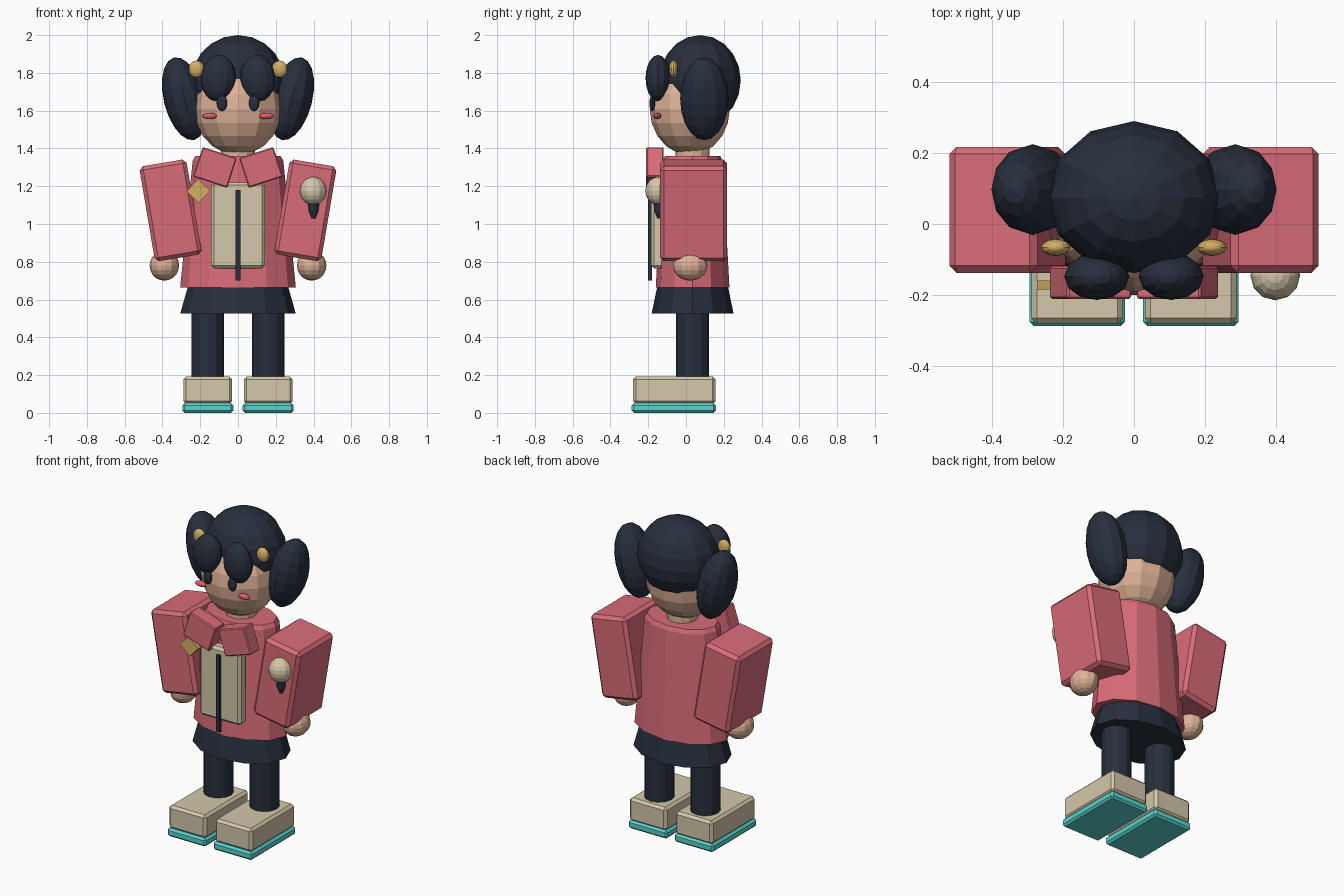
import bpy, bmesh, math
from mathutils import Matrix, Vector

if "Cube" in bpy.data.objects:
    bpy.data.objects.remove(bpy.data.objects["Cube"])


def mat(name, r, g, b):
    lin = [((c / 255 + 0.055) / 1.055) ** 2.4 for c in (r, g, b)]
    m = bpy.data.materials.new(name)
    m.diffuse_color = (*lin, 1)
    m.use_nodes = True
    m.node_tree.nodes["Principled BSDF"].inputs["Base Color"].default_value = m.diffuse_color
    return m


DARK = mat("dark navy", 39, 47, 61)
RED = mat("jacket rose", 217, 108, 121)
CREAM = mat("cream", 212, 200, 170)
TEAL = mat("teal", 90, 212, 205)
SKIN = mat("skin", 222, 178, 152)
GOLD = mat("gold", 212, 175, 100)
BLUSH = mat("blush", 222, 92, 108)


def finish(name, bm, loc, material, tilt=0):
    """Make a flat-shaded object; tilt is in degrees about the y axis."""
    bmesh.ops.recalc_face_normals(bm, faces=bm.faces)
    me = bpy.data.meshes.new(name)
    bm.to_mesh(me)
    bm.free()
    me.materials.append(material)
    ob = bpy.data.objects.new(name, me)
    ob.location = loc
    ob.rotation_euler = (0, math.radians(tilt), 0)
    bpy.context.collection.objects.link(ob)
    return ob


def box(name, loc, size, material, bevel=0.0, tilt=0):
    bm = bmesh.new()
    bmesh.ops.create_cube(bm, size=1, matrix=Matrix.Diagonal((*size, 1)))
    if bevel:
        bmesh.ops.bevel(bm, geom=bm.edges[:], offset=bevel, segments=1,
                        affect='EDGES')
    return finish(name, bm, loc, material, tilt)


def ball(name, loc, radii, material, tilt=0, segs=12, rings=10):
    bm = bmesh.new()
    bmesh.ops.create_uvsphere(bm, u_segments=segs, v_segments=rings, radius=1,
                              matrix=Matrix.Diagonal((*radii, 1)))
    return finish(name, bm, loc, material, tilt)


def loft(name, loc, rings, material, segs=12):
    """Stack of ellipses (z, rx, ry) with capped ends."""
    bm = bmesh.new()
    loops = []
    for z, rx, ry in rings:
        loops.append([bm.verts.new((rx * math.cos(a), ry * math.sin(a), z))
                      for a in (i * math.tau / segs for i in range(segs))])
    for lo, hi in zip(loops, loops[1:]):
        for i in range(segs):
            j = (i + 1) % segs
            bm.faces.new((lo[i], lo[j], hi[j], hi[i]))
    bm.faces.new(loops[0])
    bm.faces.new(loops[-1])
    return finish(name, bm, loc, material)


# Body core
MID = 0.035
loft("skirt", (0, MID, 0), [(0.525, 0.306, 0.217), (0.68, 0.262, 0.185)], DARK)
loft("jacket_body", (0, MID, 0),
     [(0.665, 0.306, 0.195), (1.335, 0.24, 0.158), (1.36, 0.225, 0.146)], RED)
loft("neck", (0, MID, 0), [(1.3, 0.09, 0.09), (1.45, 0.09, 0.09)], SKIN)

# Jacket front
box("front_panel", (0, -0.15, 0.993), (0.284, 0.07, 0.455), CREAM, 0.015)
box("zipper", (0, -0.19, 0.94), (0.026, 0.02, 0.48), DARK)
box("diamond_badge", (-0.21, -0.172, 1.175), (0.09, 0.026, 0.09), GOLD, 0, 43)

# Head and hair cap
ball("head", (0, 0.02, 1.61), (0.23, 0.212, 0.245), SKIN)
ball("hair_cap", (0, 0.075, 1.76), (0.245, 0.215, 0.24), DARK)

# Mirrored parts
for s, side in ((-1, "left"), (1, "right")):
    # Feet and legs
    box(f"{side}_sole", (s * 0.16, -0.065, 0.026), (0.27, 0.445, 0.052), TEAL, 0.012)
    box(f"{side}_shoe", (s * 0.16, -0.062, 0.12), (0.258, 0.436, 0.145), CREAM, 0.015)
    loft(f"{side}_leg", (s * 0.16, MID, 0),
         [(0.17, 0.086, 0.088), (0.56, 0.086, 0.088)], DARK)
    # Arms
    box(f"{side}_sleeve", (s * 0.357, 0.04, 1.072), (0.252, 0.355, 0.51), RED,
        0.02, s * 9.6)
    ball(f"{side}_hand", (s * 0.39, 0.022, 0.78), (0.078, 0.092, 0.08), SKIN)
    # Collar flap
    box(f"{side}_collar", (s * 0.122, -0.165, 1.30), (0.19, 0.092, 0.165), RED,
        0.006, -s * 18)
    # Face
    ball(f"{side}_eye", (s * 0.085, -0.178, 1.64), (0.028, 0.016, 0.042), DARK)
    ball(f"{side}_cheek", (s * 0.15, -0.152, 1.572), (0.04, 0.02, 0.017), BLUSH)
    # Hair pieces
    ball(f"{side}_bang", (s * 0.105, -0.148, 1.772), (0.092, 0.066, 0.123), DARK, -s * 5)
    ball(f"{side}_pigtail", (s * 0.285, 0.097, 1.663), (0.108, 0.128, 0.225), DARK, s * 14)
    ball(f"{side}_hair_tie", (s * 0.22, -0.066, 1.82), (0.042, 0.024, 0.045), GOLD)

# Microphone on the sleeve
ball("microphone_head", (0.398, -0.145, 1.175), (0.07, 0.07, 0.075), CREAM)
loft("microphone_handle", (0.4, -0.143, 0),
     [(1.03, 0.01, 0.01), (1.07, 0.026, 0.026), (1.15, 0.032, 0.032)], DARK)
